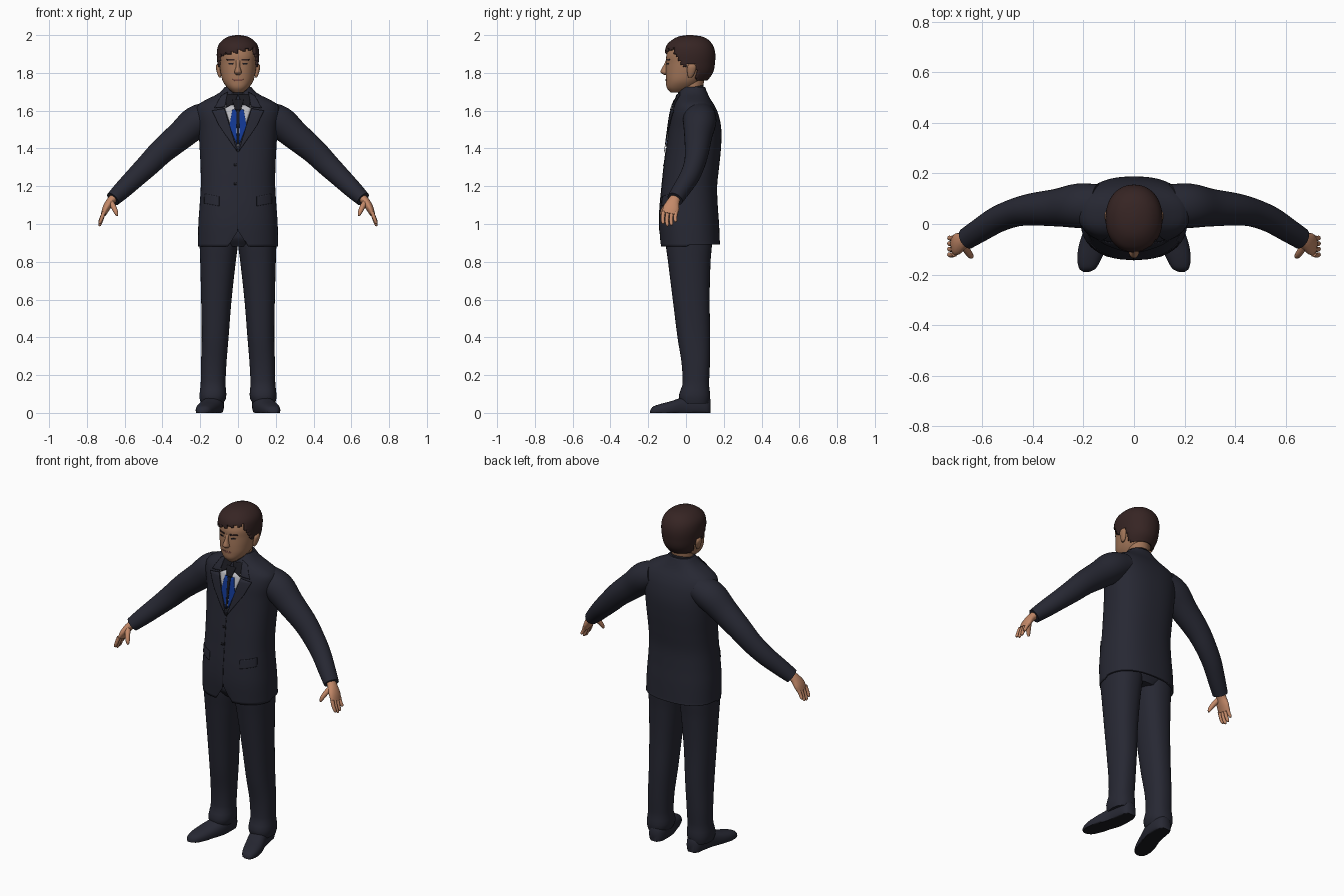
import bpy, bmesh, math
from mathutils import Vector

cube = bpy.data.objects.get("Cube")
if cube:
    bpy.data.objects.remove(cube, do_unlink=True)


def material(name, r, g, b):
    m = bpy.data.materials.new(name)
    m.use_nodes = True
    m.diffuse_color = (r, g, b, 1)
    bsdf = m.node_tree.nodes["Principled BSDF"]
    bsdf.inputs["Base Color"].default_value = (r, g, b, 1)
    bsdf.inputs["Roughness"].default_value = 0.8
    return m


SUIT = material("navy_suit", .02, .021, .033)
DARK = material("dark_trim", .01, .01, .014)
HAIR = material("brown_hair", .037, .018, .017)
FACE = material("face_skin", .36, .18, .1)
HAND = material("hand_skin", .55, .25, .14)
LIPS = material("lips", .26, .1, .07)
SHIRT = material("pale_shirt", .5, .5, .53)
TIE = material("blue_tie", .006, .04, .3)


def sample(rows, t):
    """Smooth interpolation of rows keyed by their first value."""
    i = 0
    while i < len(rows) - 2 and t > rows[i + 1][0]:
        i += 1
    a, b = rows[i], rows[i + 1]
    p, q = rows[max(i - 1, 0)], rows[min(i + 2, len(rows) - 1)]
    h = b[0] - a[0]
    s = min(max((t - a[0]) / h, 0), 1)
    out = []
    for k in range(1, len(a)):
        ma = (b[k] - p[k]) / (b[0] - p[0]) * h
        mb = (q[k] - a[k]) / (q[0] - a[0]) * h
        d = b[k] - a[k]
        out.append(a[k] + s * (ma + s * (3 * d - 2 * ma - mb + s * (ma + mb - 2 * d))))
    return out


def finish(name, bm, mats, solid=0.0, recalc=True):
    if recalc:
        bmesh.ops.recalc_face_normals(bm, faces=bm.faces)
    me = bpy.data.meshes.new(name)
    bm.to_mesh(me)
    bm.free()
    for m in mats:
        me.materials.append(m)
    for p in me.polygons:
        p.use_smooth = True
    me.set_sharp_from_angle(angle=math.radians(45))
    ob = bpy.data.objects.new(name, me)
    bpy.context.collection.objects.link(ob)
    if solid:
        mod = ob.modifiers.new("thickness", "SOLIDIFY")
        mod.thickness = solid
    return ob


def skin_rings(rings, caps=(True, True)):
    bm = bmesh.new()
    vs = [[bm.verts.new(c) for c in ring] for ring in rings]
    n = len(vs[0])
    for a, b in zip(vs, vs[1:]):
        for j in range(n):
            k = (j + 1) % n
            bm.faces.new((a[j], a[k], b[k], b[j]))
    for use, ring in zip(caps, (vs[0], vs[-1])):
        if use:
            bm.faces.new(ring)
    bmesh.ops.recalc_face_normals(bm, faces=bm.faces)
    return bm


def spow(v, e):
    return math.copysign(abs(v) ** e, v)


def loft(rows, e=2.3, seg=40, steps=30, caps=(True, True), place=lambda x, y, t: (x, y, t)):
    """Rounded cross-sections; each row is t, x0, x1, y0, y1."""
    rings = []
    for i in range(steps + 1):
        t = rows[0][0] + (rows[-1][0] - rows[0][0]) * i / steps
        x0, x1, y0, y1 = sample(rows, t)
        ring = []
        for j in range(seg):
            a = math.tau * j / seg
            ring.append(place((x0 + x1) / 2 + (x1 - x0) / 2 * spow(math.cos(a), 2 / e),
                              (y0 + y1) / 2 + (y1 - y0) / 2 * spow(math.sin(a), 2 / e), t))
        rings.append(ring)
    return skin_rings(rings, caps)


def sym(rows):
    return [(z, -w, w, y0, y1) for z, w, y0, y1 in rows]


def tube(points, side, steps=16, seg=20):
    """Limb along points x, y, z, depth radius, height radius."""
    rows = [(i, *p) for i, p in enumerate(points)]
    top = len(points) - 1
    rings = []
    for i in range(steps + 1):
        t = top * i / steps
        x, y, z, ra, rb = sample(rows, t)
        d = Vector(sample(rows, min(t + .05, top))[:3]) - Vector(sample(rows, max(t - .05, 0))[:3])
        d.normalize()
        u = Vector((0, 1, 0))
        u = (u - d * u.dot(d)).normalized()
        v = d.cross(u)
        ring = [Vector((x, y, z)) + u * ra * math.cos(math.tau * j / seg)
                + v * rb * math.sin(math.tau * j / seg) for j in range(seg)]
        rings.append([(side * c.x, c.y, c.z) for c in ring])
    return skin_rings(rings)


def patch(name, rows, e, corners, mat, off=.004, side=1, n=10):
    """Thin plate over the front of a loft, from four x, z corners."""
    bm = bmesh.new()
    a, b, c, d = (Vector(p) for p in corners)
    grid = []
    for i in range(n + 1):
        line = []
        for j in range(n + 1):
            p = a.lerp(b, i / n).lerp(d.lerp(c, i / n), j / n)
            _, w, y0, y1 = sample(rows, p.y)
            curve = (1 - min(abs(p.x) / w, .97) ** e) ** (1 / e)
            line.append(bm.verts.new((side * p.x, (y0 + y1) / 2 - (y1 - y0) / 2 * curve - off, p.y)))
        grid.append(line)
    for r, s in zip(grid, grid[1:]):
        for j in range(n):
            bm.faces.new((r[j], r[j + 1], s[j + 1], s[j]))
    bmesh.ops.remove_doubles(bm, verts=bm.verts, dist=1e-5)
    return finish(name, bm, [mat], .003)


# Jacket body with an open notch at the front hem
TORSO = sym([(.88, .212, -.135, .18), (1.0, .21, -.142, .175), (1.1, .203, -.138, .168),
             (1.2, .197, -.128, .165), (1.3, .198, -.118, .175), (1.4, .203, -.105, .185),
             (1.5, .21, -.092, .187), (1.58, .222, -.08, .172), (1.63, .212, -.065, .15),
             (1.66, .165, -.052, .13), (1.69, .105, -.04, .115), (1.725, .07, -.02, .1)])
bm = loft(TORSO, 2.4, 64, 56, (False, True))
for v in bm.verts:
    if v.co.y < 0:
        v.co.z = max(v.co.z, .965 - 1.6 * abs(v.co.x))
    elif v.co.z < .89:
        v.co.z += .012
bmesh.ops.remove_doubles(bm, verts=bm.verts, dist=1e-4)
finish("jacket_body", bm, [SUIT], .008, False)

# Shirt, tie and front closing
patch("shirt_front", TORSO, 2.4, [(-.075, 1.63), (.075, 1.63), (.002, 1.41), (-.002, 1.41)], SHIRT, .003)
patch("tie_fold", TORSO, 2.4, [(-.01, 1.62), (.01, 1.62), (.004, 1.42), (-.004, 1.42)], DARK, .009)
patch("tie_knot", TORSO, 2.4, [(-.03, 1.66), (.03, 1.66), (.016, 1.605), (-.016, 1.605)], DARK, .011)
patch("front_seam", TORSO, 2.4, [(-.003, 1.4), (.001, 1.4), (.001, .965), (-.003, .965)], DARK, .002)
for z in (1.32, 1.22):
    patch("button", TORSO, 2.4, [(-.02, z), (-.008, z), (-.008, z - .012), (-.02, z - .012)], DARK, .004, 1, 3)

# Head, with flat features laid over it
HEAD = sym([(1.695, .025, -.08, -.015), (1.72, .055, -.101, .04), (1.755, .08, -.106, .08),
            (1.8, .092, -.107, .115), (1.85, .098, -.105, .135), (1.9, .1, -.102, .14),
            (1.95, .085, -.075, .12), (1.98, .05, -.03, .08)])
finish("head", loft(HEAD, 2.2, 48, 40), [FACE])
finish("nose", loft(sym([(1.79, .012, -.117, -.09), (1.802, .02, -.134, -.09), (1.815, .016, -.133, -.09),
                         (1.84, .01, -.119, -.09), (1.868, .013, -.106, -.09)]), 2, 20, 14), [FACE])
patch("mouth", HEAD, 2.2, [(-.03, 1.768), (.03, 1.768), (.022, 1.758), (-.022, 1.758)], LIPS, .002)
finish("neck", loft(sym([(1.64, .068, -.03, .1), (1.7, .062, -.025, .09), (1.79, .06, -.02, .1)]), 2, 32, 8), [FACE])

# Collars wrap the neck and drop toward the front
for name, mat, rows in (("shirt_collar", DARK, [(1.64, .085, -.055, .1), (1.725, .068, -.04, .093)]),
                        ("jacket_collar", SUIT, [(1.65, .105, -.042, .118), (1.71, .084, -.03, .103)])):
    finish(name, loft(sym(rows), 2, 40, 6, (False, False),
                      lambda x, y, t: (x, y, t + .2 * (y - .04))), [mat], .006)


# Hair shell trimmed along the hairline, with an uneven fringe
def hairline(x, y):
    if y < -.06:
        return 1.915 + .22 * x + .008 * math.sin(x * 160)
    if y < -.02:
        return 1.9 - (y + .06) * 1.5
    if y < .005:
        return 1.83
    return 1.845 if y < .055 else 1.76


bm = loft(sym([(1.745, .076, -.1, .102), (1.8, .1, -.115, .142), (1.86, .11, -.114, .154),
               (1.91, .112, -.112, .154), (1.95, .102, -.1, .14), (1.98, .074, -.066, .112),
               (1.995, .042, -.03, .075), (2.0, .012, .005, .035)]), 2.15, 56, 48)
lost = [f for f in bm.faces if f.calc_center_median().z < hairline(*f.calc_center_median().xy)]
bmesh.ops.delete(bm, geom=lost, context="FACES")
finish("hair", bm, [HAIR], .014, False)

# Trouser seat inside the jacket
finish("trouser_seat", loft(sym([(.88, .1, -.08, .12), (.93, .19, -.112, .14), (1.05, .19, -.11, .14)]), 2.4), [SUIT])

LEG = [(.05, .078, .196, -.025, .12), (.075, .064, .203, -.036, .127), (.11, .062, .203, -.034, .127),
       (.14, .066, .198, -.02, .122), (.25, .062, .196, -.022, .126), (.4, .05, .192, -.045, .128),
       (.6, .034, .195, -.07, .125), (.8, .012, .2, -.095, .13), (.9, 0, .203, -.108, .138),
       (1.0, 0, .2, -.11, .138)]
SHOE = [(-.19, .178, .2, -.01, .012), (-.18, .155, .215, -.015, .03), (-.14, .13, .224, -.02, .046),
        (-.08, .106, .217, -.02, .062), (0, .08, .19, -.02, .088), (.08, .075, .175, -.02, .1),
        (.115, .085, .165, -.02, .09), (.13, .1, .15, -.01, .07)]
SLEEVE = [(.14, .072, 1.575, .085, .075), (.22, .072, 1.54, .088, .086), (.3, .065, 1.472, .075, .077),
          (.4, .058, 1.388, .064, .068), (.47, .045, 1.318, .056, .062), (.54, .018, 1.25, .052, .055),
          (.61, -.025, 1.182, .047, .048), (.662, -.058, 1.132, .043, .04)]
PALM = [(.645, -.048, 1.15, .026, .022), (.675, -.066, 1.12, .032, .022),
        (.697, -.078, 1.085, .043, .02), (.712, -.086, 1.052, .04, .014)]
THUMB = [(.672, -.085, 1.115, .015, .015), (.656, -.112, 1.085, .014, .014),
         (.645, -.126, 1.06, .011, .011), (.64, -.13, 1.043, .005, .005)]

# Paired parts
for side, word in ((1, "left_"), (-1, "right_")):
    flip = lambda x, y, t: (side * x, y, t)
    finish(word + "trouser_leg", loft(LEG, 2.3, 36, 40, place=flip), [SUIT])

    bm = loft(SHOE, 2.4, 32, 30, place=lambda x, y, t: (side * x, t, max(y, 0)))
    for f in bm.faces:
        f.material_index = int(f.calc_center_median().z < .003)
    finish(word + "shoe", bm, [SUIT, DARK])

    finish(word + "sleeve", tube(SLEEVE, side, 28, 32), [SUIT])
    finish(word + "palm", tube(PALM, side, 10), [HAND])
    finish(word + "thumb", tube(THUMB, side, 10, 12), [HAND])
    for i in range(4):
        y, drop = -.119 + .022 * i, (.052, .064, .06, .042)[i]
        finger = [(.709, y, 1.065, .011, .011), (.722, y - .004, 1.055 - drop * .5, .01, .01),
                  (.731, y - .002, 1.055 - drop * .9, .009, .008), (.734, y, 1.053 - drop, .004, .004)]
        finish(word + "finger", tube(finger, side, 10, 10), [HAND])

    # Jacket details
    for name, mat, off, corners in (
            ("tie_panel", TIE, .006, [(.008, 1.605), (.03, 1.605), (.045, 1.52), (.006, 1.42)]),
            ("lapel", SUIT, .009, [(.072, 1.612), (.138, 1.6), (.1, 1.52), (.002, 1.38)]),
            ("collar_flap", SUIT, .009, [(.055, 1.7), (.09, 1.68), (.125, 1.615), (.07, 1.62)]),
            ("collar_point", DARK, .008, [(.0, 1.685), (.06, 1.69), (.066, 1.615), (.02, 1.64)]),
            ("pocket_flap", SUIT, .005, [(.1, 1.145), (.178, 1.16), (.18, 1.11), (.1, 1.095)])):
        patch(word + name, TORSO, 2.4, corners, mat, off, side)

    # Eyes, brows and ears
    patch(word + "eye", HEAD, 2.2, [(.024, 1.852), (.052, 1.852), (.048, 1.844), (.028, 1.844)], DARK, .001, side, 4)
    patch(word + "brow", HEAD, 2.2, [(.018, 1.874), (.06, 1.874), (.06, 1.867), (.018, 1.865)], HAIR, .003, side, 6)
    ear = loft([(1.775, .09, .1, .012, .03), (1.79, .088, .108, .008, .042), (1.825, .09, .117, .006, .054),
                (1.842, .092, .115, .012, .05), (1.85, .095, .105, .022, .04)], 2, 16, 12, place=flip)
    finish(word + "ear", ear, [FACE])
